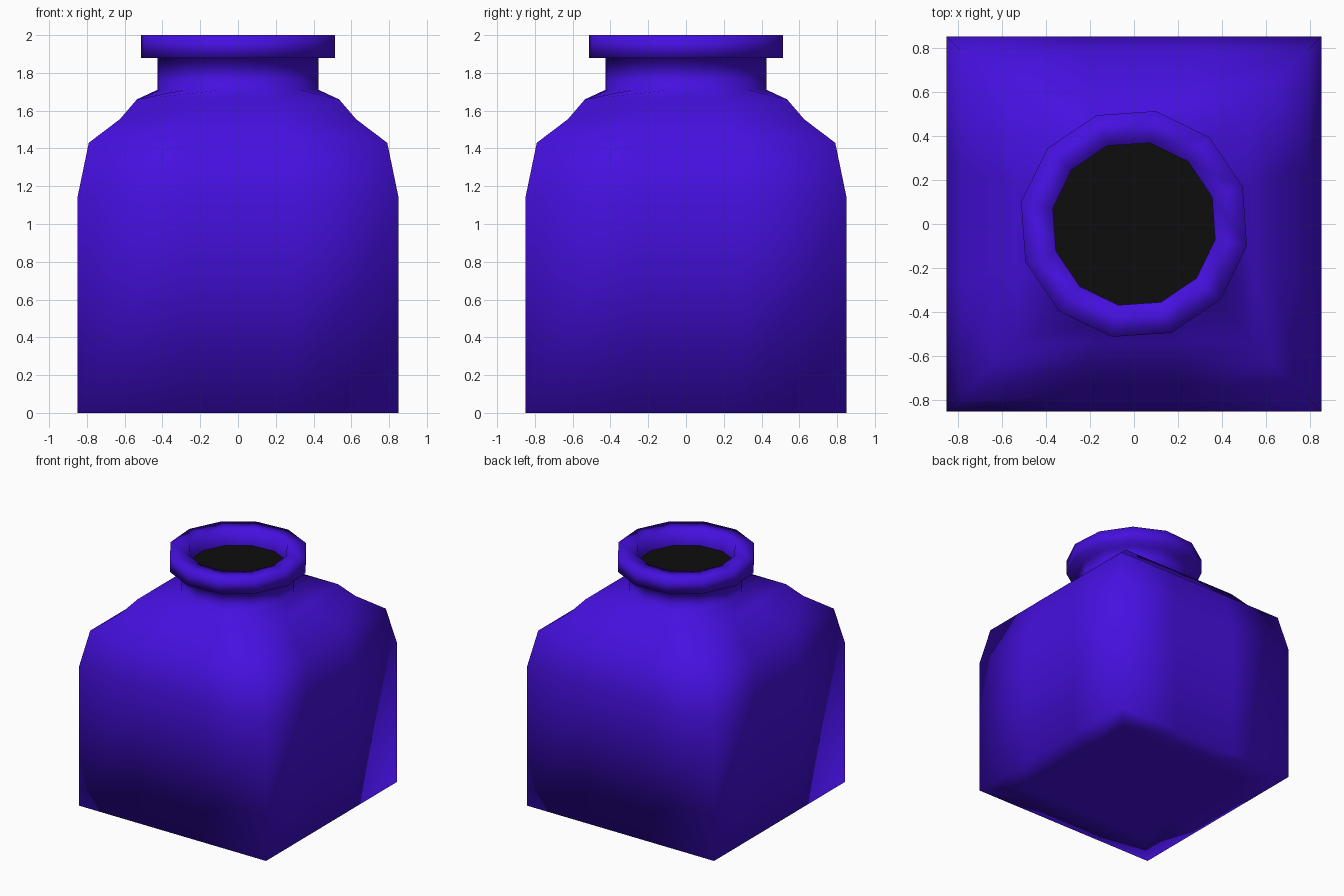
import bpy, bmesh, math

if "Cube" in bpy.data.objects:
    bpy.data.objects.remove(bpy.data.objects["Cube"])

N = 12
TWIST = math.radians(4)


def material(name, rgb):
    m = bpy.data.materials.new(name)
    m.diffuse_color = (*rgb, 1)
    m.use_nodes = True
    m.node_tree.nodes["Principled BSDF"].inputs["Base Color"].default_value = m.diffuse_color
    return m


def square(h, z):
    """Square ring of 12 points, three per side, starting at the +x+y corner."""
    pts = []
    for k in range(4):
        c, s = round(math.cos(k * math.pi / 2)), round(math.sin(k * math.pi / 2))
        for t in (1, 1 / 3, -1 / 3):
            x, y = t * h, h
            pts.append((c * x - s * y, s * x + c * y, z))
    return pts


def circle(r, z):
    """Twelve-sided ring whose first point lines up with the square's corner."""
    angles = [math.pi / 4 + TWIST + i * math.tau / N for i in range(N)]
    return [(r * math.cos(a), r * math.sin(a), z) for a in angles]


def loft(name, rings, mat, cap_bottom=False, cap_top=False, smooth=True):
    bm = bmesh.new()
    loops = [[bm.verts.new(p) for p in ring] for ring in rings]
    for a, b in zip(loops, loops[1:]):
        for i in range(N):
            j = (i + 1) % N
            bm.faces.new((a[i], a[j], b[j], b[i]))
    if cap_bottom:
        bm.faces.new(loops[0][::-1])
    if cap_top:
        bm.faces.new(loops[-1])
    for f in bm.faces:
        f.smooth = smooth
    mesh = bpy.data.meshes.new(name)
    bm.to_mesh(mesh)
    bm.free()
    mesh.materials.append(mat)
    ob = bpy.data.objects.new(name, mesh)
    bpy.context.collection.objects.link(ob)
    return ob


glass = material("violet_blue_glass", (0.06, 0.005, 0.74))
ink = material("black_ink", (0.004, 0.004, 0.004))

# Bottle: square body and stepped shoulder flowing into a round neck and lip
loft("bottle", [
    square(0.60, 0.0), square(0.85, 0.0), square(0.85, 1.14), square(0.79, 1.43),
    square(0.625, 1.555), square(0.535, 1.66),
    circle(0.435, 1.71), circle(0.435, 1.88),
    circle(0.522, 1.88), circle(0.522, 2.0),
    circle(0.375, 2.0), circle(0.375, 1.86),
], glass, cap_bottom=True)

# Ink surface just below the lip
loft("ink_surface", [circle(0.2, 1.87), circle(0.375, 1.87)][::-1], ink,
     cap_top=True, smooth=False)
